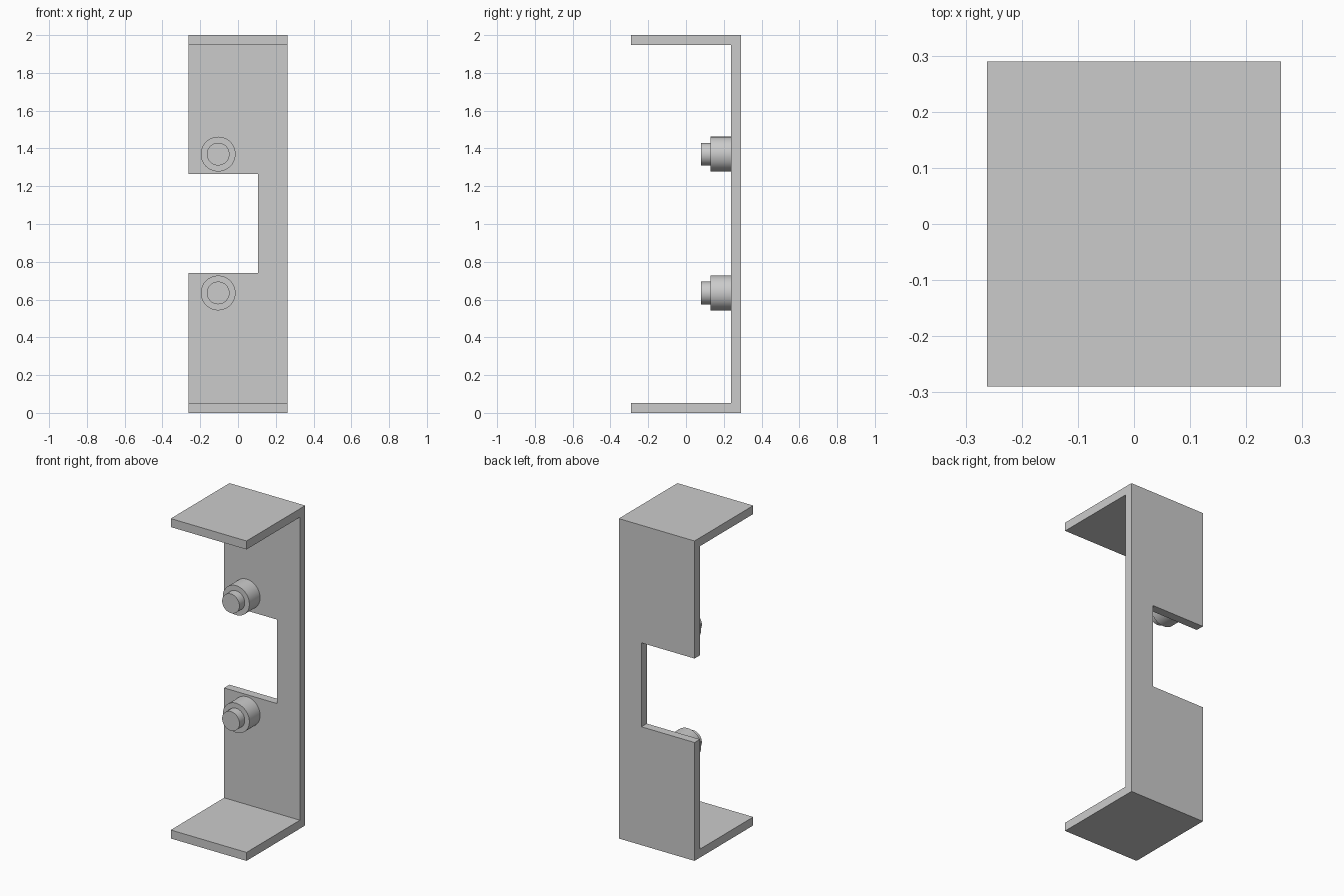
import bpy
import bmesh
import math
from mathutils import Vector

cube = bpy.data.objects.get("Cube")
if cube:
    bpy.data.objects.remove(cube, do_unlink=True)

WIDTH, DEPTH, HEIGHT, WALL = 0.524, 0.58, 2.0, 0.053
BACK = DEPTH / 2
INNER = BACK - WALL

grey = bpy.data.materials.new("plain grey")
grey.use_nodes = True
colour = (0.6, 0.6, 0.6, 1)
grey.diffuse_color = colour
grey.node_tree.nodes["Principled BSDF"].inputs["Base Color"].default_value = colour


def extrude_profile(name, points, direction):
    """Extrude a closed outline along a direction into a solid."""
    bm = bmesh.new()
    face = bm.faces.new([bm.verts.new(p) for p in points])
    result = bmesh.ops.extrude_face_region(bm, geom=[face], use_keep_orig=True)
    moved = [v for v in result["geom"] if isinstance(v, bmesh.types.BMVert)]
    bmesh.ops.translate(bm, verts=moved, vec=Vector(direction))
    bmesh.ops.recalc_face_normals(bm, faces=bm.faces)
    mesh = bpy.data.meshes.new(name)
    bm.to_mesh(mesh)
    bm.free()
    mesh.materials.append(grey)
    obj = bpy.data.objects.new(name, mesh)
    bpy.context.collection.objects.link(obj)
    return obj


def activate(obj):
    bpy.ops.object.select_all(action="DESELECT")
    obj.select_set(True)
    bpy.context.view_layer.objects.active = obj


def peg(name, x, z, radius, y_front, y_back):
    """Round peg standing out toward the front."""
    bpy.ops.mesh.primitive_cylinder_add(
        vertices=64, radius=radius, depth=y_back - y_front,
        location=(x, (y_front + y_back) / 2, z), rotation=(math.pi / 2, 0, 0))
    obj = bpy.context.object
    obj.name = name
    obj.data.materials.append(grey)
    bpy.ops.object.shade_smooth_by_angle(angle=math.radians(30))


# C-shaped channel: back wall with top and bottom flanges
left = -WIDTH / 2
outline = [(-BACK, 0), (BACK, 0), (BACK, HEIGHT), (-BACK, HEIGHT),
           (-BACK, HEIGHT - WALL), (INNER, HEIGHT - WALL),
           (INNER, WALL), (-BACK, WALL)]
bracket = extrude_profile("bracket", [(left, y, z) for y, z in outline], (WIDTH, 0, 0))

# Rectangular notch through one edge of the back wall
notch = [(-0.5, 0.74), (0.105, 0.74), (0.105, 1.265), (-0.5, 1.265)]
cutter = extrude_profile("notch_cutter", [(x, 0.1, z) for x, z in notch], (0, 0.4, 0))
cutter.hide_render = True
cut = bracket.modifiers.new("notch", "BOOLEAN")
cut.operation = "DIFFERENCE"
cut.solver = "EXACT"
cut.object = cutter
activate(bracket)
bpy.ops.object.modifier_apply(modifier=cut.name)
bpy.data.objects.remove(cutter, do_unlink=True)

# Stepped pegs above and below the notch
for label, z in (("lower", 0.635), ("upper", 1.37)):
    peg(label + "_peg_base", -0.105, z, 0.092, 0.131, INNER)
    peg(label + "_peg_tip", -0.105, z, 0.06, 0.079, 0.131)
